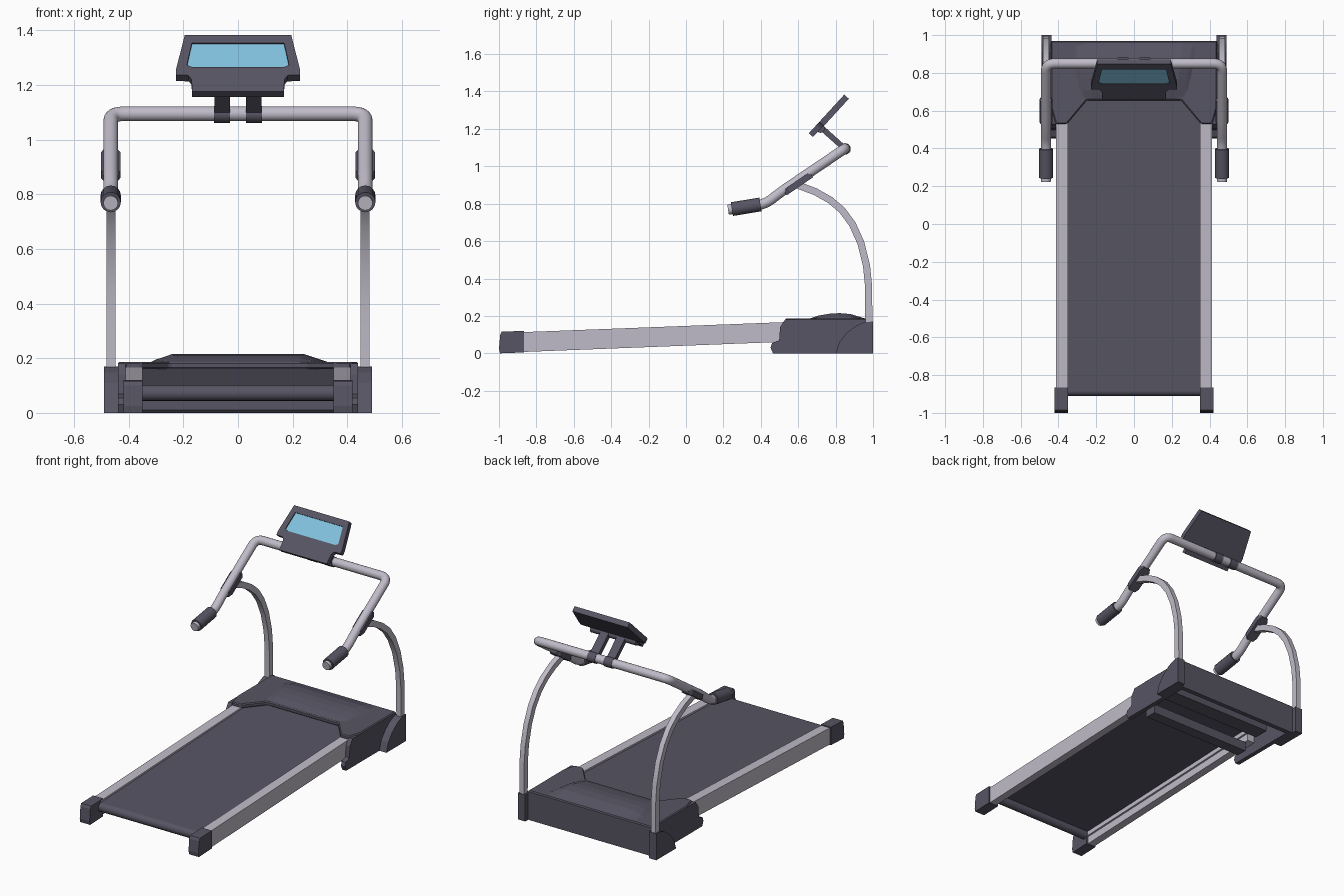
import bpy, bmesh, math
from mathutils import Vector

if "Cube" in bpy.data.objects:
    bpy.data.objects.remove(bpy.data.objects["Cube"])


def material(name, rgb):
    m = bpy.data.materials.new(name)
    m.diffuse_color = (*rgb, 1)
    m.use_nodes = True
    m.node_tree.nodes["Principled BSDF"].inputs["Base Color"].default_value = m.diffuse_color
    return m


GREY = material("charcoal_plastic", (0.095, 0.09, 0.125))
SILVER = material("silver_metal", (0.53, 0.50, 0.58))
BLUE = material("screen_blue", (0.22, 0.53, 0.73))

# Axis sets: profile u, profile v, extrusion direction
SIDE = ((0, 1, 0), (0, 0, 1), (1, 0, 0))
PLAN = ((1, 0, 0), (0, 1, 0), (0, 0, 1))


def finish(name, bm, mat, mirror=False):
    bmesh.ops.recalc_face_normals(bm, faces=bm.faces)
    me = bpy.data.meshes.new(name)
    bm.to_mesh(me)
    bm.free()
    me.materials.append(mat)
    ob = bpy.data.objects.new(name, me)
    bpy.context.collection.objects.link(ob)
    if mirror:
        ob.modifiers.new("mirror", 'MIRROR')
    return ob


def prism(name, pts, lo, hi, mat, axes=SIDE, mirror=False, origin=(0, 0, 0)):
    """Extrude a flat profile between two depths."""
    u, v, w = [Vector(a) for a in axes]
    o = Vector(origin)
    bm = bmesh.new()
    a = [bm.verts.new(o + u * p + v * q + w * lo) for p, q in pts]
    b = [bm.verts.new(o + u * p + v * q + w * hi) for p, q in pts]
    bm.faces.new(a)
    bm.faces.new(b)
    for i in range(len(pts)):
        j = (i + 1) % len(pts)
        bm.faces.new((a[i], a[j], b[j], b[i]))
    return finish(name, bm, mat, mirror)


def rect(a0, b0, a1, b1):
    return [(a0, b0), (a1, b0), (a1, b1), (a0, b1)]


def select_only(ob):
    bpy.ops.object.select_all(action='DESELECT')
    ob.select_set(True)
    bpy.context.view_layer.objects.active = ob


def smooth(ob, angle=35):
    select_only(ob)
    bpy.ops.object.shade_smooth_by_angle(angle=math.radians(angle))


def tube(name, pts, radius, mat):
    """Round tube swept along a path."""
    cu = bpy.data.curves.new(name, 'CURVE')
    cu.dimensions = '3D'
    cu.bevel_depth, cu.bevel_resolution, cu.use_fill_caps = radius, 6, True
    sp = cu.splines.new('POLY')
    sp.points.add(len(pts) - 1)
    for p, c in zip(sp.points, pts):
        p.co = (*c, 1)
    cu.materials.append(mat)
    ob = bpy.data.objects.new(name, cu)
    bpy.context.collection.objects.link(ob)
    select_only(ob)
    bpy.ops.object.convert(target='MESH')
    smooth(bpy.context.object, 40)


def fillet(pts, r, n=6):
    """Round the inner corners of a path."""
    pts = [Vector(p) for p in pts]
    out = [pts[0]]
    for a, b, c in zip(pts, pts[1:], pts[2:]):
        p, q = b + (a - b).normalized() * r, b + (c - b).normalized() * r
        for i in range(n + 1):
            t = i / n
            out.append(p * (1 - t) ** 2 + b * 2 * t * (1 - t) + q * t * t)
    return out + [pts[-1]]


# Side rails with a stepped inner wall, and rear end caps
prism("side_rail", [(-0.88, 0.055), (0.64, 0.113), (0.64, 0.171), (-0.88, 0.113)],
      0.35, 0.412, SILVER, mirror=True)
prism("rail_lower_wall", [(-0.88, 0.007), (0.64, 0.066), (0.64, 0.12), (-0.88, 0.06)],
      0.362, 0.412, SILVER, mirror=True)
prism("rear_foot_cap", [(-1, 0.025), (-0.995, 0), (-0.865, 0.005), (-0.865, 0.12),
                        (-0.985, 0.116), (-0.993, 0.10)],
      0.35, 0.42, GREY, mirror=True)

# Thin running deck at rail height, with a roller at each end
prism("running_belt", [(-0.882, 0.083), (0.66, 0.141), (0.66, 0.161), (-0.882, 0.102)],
      -0.352, 0.352, GREY)
for label, y, z in (("rear", -0.882, 0.073), ("front", 0.66, 0.132)):
    tube(label + "_roller", [(-0.352, y, z), (0.352, y, z)], 0.029, GREY)

# Motor hood: notched top, side cheeks, back wall, crossbar and motor
half = [(0.25, 0.655), (0.355, 0.53), (0.415, 0.53), (0.44, 0.62), (0.44, 0.97)]
outline = half + [(-x, y) for x, y in reversed(half)]
hood = prism("motor_hood_top", outline, 0.16, 0.187, GREY, PLAN)
bev = hood.modifiers.new("edge", 'BEVEL')
bev.width, bev.segments = 0.006, 1
prism("hood_cheek", [(0.465, 0), (0.97, 0), (0.97, 0.18), (0.53, 0.18), (0.503, 0.14),
                     (0.498, 0.07), (0.46, 0.055), (0.452, 0.03)],
      0.412, 0.44, GREY, mirror=True)
prism("hood_back_wall", rect(0.94, 0, 0.97, 0.175), -0.43, 0.43, GREY)
prism("lower_crossbar", [(0.54, 0.01), (0.55, 0), (0.62, 0), (0.62, 0.06), (0.54, 0.045)],
      -0.36, 0.36, GREY)
prism("motor_block", rect(0.72, 0.05, 0.82, 0.165), -0.36, 0.36, GREY)

# Domed hump on the hood, widening towards the back
arc = [(0.66, 0.186), (0.71, 0.202), (0.77, 0.212), (0.82, 0.215), (0.88, 0.21), (0.955, 0.187)]
bm = bmesh.new()
rows = []
for x, h in ((-0.34, 0.0), (-0.31, 0.5), (-0.26, 1), (0.26, 1), (0.31, 0.5), (0.34, 0.0)):
    rows.append([bm.verts.new((x * (0.85 + (y - 0.66) * 0.5), y, 0.183 + (z - 0.183) * h))
                 for y, z in arc])
for r, s in zip(rows, rows[1:]):
    for i in range(len(arc) - 1):
        bm.faces.new((r[i], s[i], s[i + 1], r[i + 1]))
bm.faces.new([r[0] for r in rows] + [r[-1] for r in reversed(rows)])
finish("hood_hump", bm, GREY)

# Front foot blocks that hold the posts
prism("post_foot", [(0.80, 0), (1, 0), (1, 0.17), (0.955, 0.167), (0.91, 0.148),
                    (0.86, 0.11), (0.82, 0.06)],
      0.438, 0.49, GREY, mirror=True)

# Curved posts, offset on both sides of a centre line
path = [Vector(p) for p in ((0.978, 0.10), (0.976, 0.36), (0.965, 0.47), (0.935, 0.59),
                            (0.89, 0.69), (0.835, 0.765), (0.77, 0.82), (0.69, 0.865),
                            (0.59, 0.902))]
outer, inner = [], []
for i, p in enumerate(path):
    d = (path[min(i + 1, len(path) - 1)] - path[max(i - 1, 0)]).normalized()
    n = Vector((d.y, -d.x)) * 0.019
    outer.append(p + n)
    inner.append(p - n)
smooth(prism("curved_post", [tuple(p) for p in outer + inner[::-1]],
             0.449, 0.482, SILVER, mirror=True), 30)

# Handlebar: one bent tube from grip to grip
X = 0.466
side = [(0.225, 0.768), (0.425, 0.798), (0.51, 0.865), (0.85, 1.095)]
bar = [(-X, y, z) for y, z in side] + [(X, y, z) for y, z in reversed(side)]
tube("handlebar", fillet(bar, 0.048), 0.027, SILVER)

slope = Vector((0, 0.825, 0.566))
normal = Vector((0, -0.566, 0.825))
for s, label in ((-1, "left"), (1, "right")):
    # Rubber grips and the saddle under the bar that joins it to the post
    tube(label + "_grip", [(s * X, 0.245, 0.771), (s * X, 0.398, 0.796)], 0.037, GREY)
    half = [(0.022, -0.085), (0.035, -0.06), (0.035, 0.06), (0.022, 0.085)]
    prism(label + "_clamp_saddle", half + [(-x, v) for x, v in reversed(half)],
          -0.03, 0.004, GREY, ((1, 0, 0), slope, normal), origin=(s * X, 0.592, 0.918))
    # Console bracket: collar on the bar and strut up to the console
    tube(label + "_bracket_collar", [(s * 0.03, 0.85, 1.093), (s * 0.087, 0.85, 1.093)],
         0.031, GREY)
    prism(label + "_bracket_strut",
          [(0.851, 1.112), (0.832, 1.09), (0.70, 1.207), (0.72, 1.23)],
          s * 0.058 - 0.028, s * 0.058 + 0.028, GREY)

# Tilted console: upper slab with recessed screen, thinner lower flap
tilt = math.atan2(0.205, 0.188)
up = Vector((0, math.cos(tilt), math.sin(tilt)))
back = Vector((0, math.sin(tilt), -math.cos(tilt)))
AX, ORG = ((1, 0, 0), up, back), Vector((0, 0.657, 1.177))
half = [(0.182, 0.08), (0.227, 0.082), (0.227, 0.108), (0.195, 0.28)]
console = prism("console_body", half + [(-x, v) for x, v in reversed(half)],
                0, 0.033, GREY, AX, origin=ORG)
half = [(0.168, 0), (0.17, 0.06), (0.182, 0.08)]
prism("console_lower_flap", half + [(-x, v) for x, v in reversed(half)],
      0, 0.03, GREY, AX, origin=ORG)
half = [(0.17, 0.122), (0.187, 0.132), (0.169, 0.24)]
window = half + [(-x, v) for x, v in reversed(half)]
cutter = prism("screen_cutter", window, -0.02, 0.009, GREY, AX, origin=ORG)
cutter.hide_render = True
cutter.hide_viewport = True
cut = console.modifiers.new("screen_recess", 'BOOLEAN')
cut.operation, cut.object, cut.solver = 'DIFFERENCE', cutter, 'EXACT'
prism("screen", [(x * 0.995, v) for x, v in window], 0.006, 0.0095, BLUE, AX, origin=ORG)
# Rounded mounting pod behind the console
pod = ORG + up * 0.06 + back * 0.03
tube("console_pod", [(-0.16, pod.y, pod.z), (0.16, pod.y, pod.z)], 0.022, GREY)
